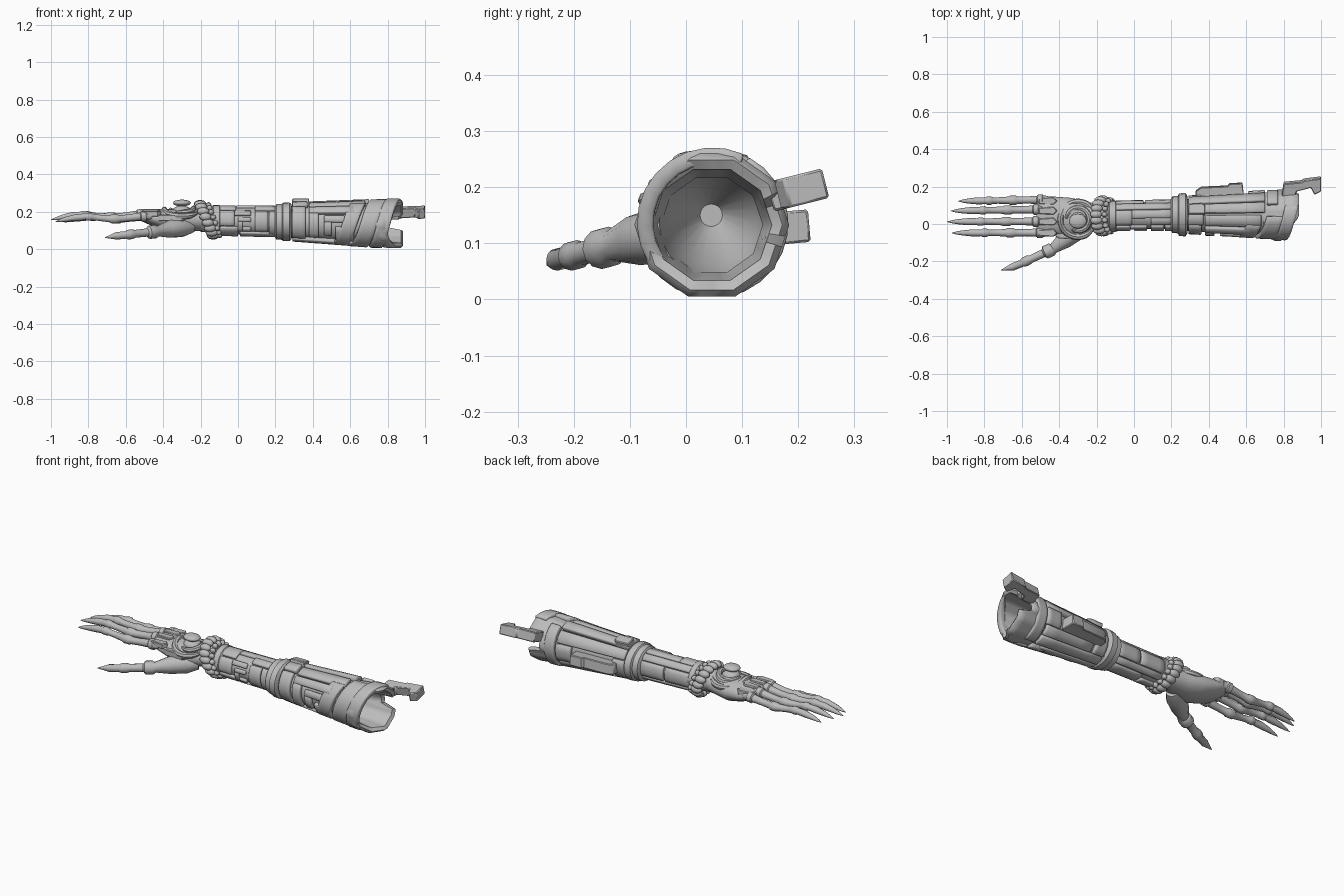
import bpy, bmesh, math
from mathutils import Vector, Matrix

if "Cube" in bpy.data.objects:
    bpy.data.objects.remove(bpy.data.objects["Cube"])

grey = bpy.data.materials.new("plain grey")
grey.diffuse_color = (0.5, 0.5, 0.5, 1)
grey.use_nodes = True
grey.node_tree.nodes["Principled BSDF"].inputs["Base Color"].default_value = grey.diffuse_color


def finish(name, bm, bevel=0.0, solid=0.0, angle=35, flip=True):
    if flip:
        bmesh.ops.recalc_face_normals(bm, faces=bm.faces)
    me = bpy.data.meshes.new(name)
    bm.to_mesh(me)
    bm.free()
    me.materials.append(grey)
    me.shade_smooth()
    me.set_sharp_from_angle(angle=math.radians(angle))
    ob = bpy.data.objects.new(name, me)
    bpy.context.collection.objects.link(ob)
    if solid:
        m = ob.modifiers.new("thickness", 'SOLIDIFY')
        m.thickness, m.offset = solid, -1
    if bevel:
        m = ob.modifiers.new("edge", 'BEVEL')
        m.width, m.segments, m.limit_method = bevel, 1, 'ANGLE'
        m.angle_limit = math.radians(50)
    return ob


def skin(name, rings, caps=True, **kw):
    """Joins rings of points into one closed surface."""
    bm = bmesh.new()
    vs = [[bm.verts.new(p) for p in r] for r in rings]
    n = len(vs[0])
    for a, b in zip(vs, vs[1:]):
        for i in range(n):
            bm.faces.new((a[i], a[(i + 1) % n], b[(i + 1) % n], b[i]))
    if caps:
        bm.faces.new(vs[0])
        bm.faces.new(vs[-1])
    return finish(name, bm, **kw)


def loft(name, sections, n=16, **kw):
    """Sections are x, centre y, centre z, half width, half height."""
    rings = [[(x, cy + ry * math.cos(math.tau * i / n), cz + rz * math.sin(math.tau * i / n))
              for i in range(n)] for x, cy, cz, ry, rz in sections]
    return skin(name, rings, **kw)


def tube(name, pts, n=10, **kw):
    """Points are x, y, z, radius."""
    P = [Vector(p[:3]) for p in pts]
    rings = []
    for i, p in enumerate(P):
        d = (P[min(i + 1, len(P) - 1)] - P[max(i - 1, 0)]).normalized()
        u = d.cross(Vector((0, 0, 1))).normalized()
        v = u.cross(d)
        rings.append([p + pts[i][3] * (u * math.cos(math.tau * k / n) + v * math.sin(math.tau * k / n))
                      for k in range(n)])
    return skin(name, rings, **kw)


def ball(name, loc, size, rot=(0, 0, 0), seg=12):
    bm = bmesh.new()
    bmesh.ops.create_uvsphere(bm, u_segments=seg, v_segments=8, radius=1)
    ob = finish(name, bm, angle=60)
    ob.location, ob.scale, ob.rotation_euler = loc, size, rot
    return ob


def prism(name, outline, lo, hi, rot=None, pivot=(0, 0, 0), bevel=0.004):
    """Extrudes an x-y outline between two heights, then turns it about x."""
    bm = bmesh.new()
    a = [bm.verts.new((x, y, lo)) for x, y in outline]
    b = [bm.verts.new((x, y, hi)) for x, y in outline]
    bm.faces.new(a)
    bm.faces.new(b)
    for i in range(len(a)):
        j = (i + 1) % len(a)
        bm.faces.new((a[i], a[j], b[j], b[i]))
    if rot:
        bmesh.ops.rotate(bm, verts=bm.verts, cent=pivot, matrix=Matrix.Rotation(math.radians(rot), 3, 'X'))
    return finish(name, bm, bevel=bevel)


# forearm core: x, centre y, centre z, radius
CORE = [(-0.2, .04, .155, .062), (-0.1, .043, .152, .070), (0.2, .047, .148, .073),
        (0.28, .048, .145, .086), (0.7, .050, .137, .110), (0.9, .047, .133, .115)]


def core(x):
    for a, b in zip(CORE, CORE[1:]):
        if x <= b[0]:
            t = (x - a[0]) / (b[0] - a[0])
            return [a[k] + t * (b[k] - a[k]) for k in (1, 2, 3)]
    return list(CORE[-1][1:])


def on_arm(x, deg, lift):
    cy, cz, r = core(x)
    a = math.radians(deg)
    return (x, cy + (r + lift) * math.cos(a), cz + (r + lift) * math.sin(a))


def panel(name, x0, x1, a0, a1, lift=0.014, skew=0.0):
    """Curved armour plate; angle 0 is the back, 90 the top, 180 the front."""
    nu, nv = 4, max(2, int(abs(a1 - a0) / 14))
    bm = bmesh.new()
    g = [[bm.verts.new(on_arm(x0 + (x1 - x0) * i / nu + skew * j / nv, a0 + (a1 - a0) * j / nv, lift))
          for j in range(nv + 1)] for i in range(nu + 1)]
    for i in range(nu):
        for j in range(nv):
            bm.faces.new((g[i][j], g[i][j + 1], g[i + 1][j + 1], g[i + 1][j]))
    return finish(name, bm, bevel=0.004, solid=lift + 0.006, flip=False)


# forearm body, ending in a hollow
loft("forearm_core", [(x, y, z, r, r) for x, y, z, r in CORE[:4]]
     + [(0.74, .05, .136, .111, .111), (0.74, .05, .136, .098, .098), (0.6, .05, .138, .075, .075),
        (0.5, .045, .15, .02, .02)], n=20)
loft("middle_ring", [(.195, .05, .146, .08, .08), (.205, .05, .146, .098, .094), (.235, .05, .146, .1, .096),
                     (.24, .05, .146, .113, .102), (.275, .05, .146, .117, .103), (.285, .05, .146, .1, .095)], n=20)
loft("wrist_ring", [(-.14, .042, .153, .076, .076), (-.13, .042, .153, .084, .084),
                    (-.1, .042, .153, .084, .084), (-.09, .042, .153, .074, .074)], n=20)

# thin forearm plates
for i, p in enumerate([(-.1, .2, 35, 64), (-.1, -.01, 68, 130), (-.01, .2, 68, 100), (.09, .2, 100, 130),
                       (-.1, -.02, 136, 200), (-.02, .07, 136, 156), (.0, .07, 166, 182), (.0, .025, 182, 224),
                       (.025, .07, 206, 224), (.09, .16, 136, 224), (.165, .2, 136, 240), (-.1, .0, 206, 276),
                       (.01, .2, 232, 294), (-.1, .2, 300, 326), (-.1, .05, 330, 391), (.06, .2, 330, 392)]):
    panel(f"lower_plate_{i}", *p, lift=0.012)

# wide forearm plates
for i, p in enumerate([(.29, .7, 58, 84, .022), (.29, .37, 84, 120, .023), (.38, .68, 92, 124, .016),
                       (.29, .7, 20, 52, .018), (.29, .36, 124, 238, .016), (.38, .62, 130, 152, .02),
                       (.38, .43, 152, 228, .02), (.46, .57, 160, 178, .018), (.46, .5, 178, 218, .018),
                       (.52, .62, 192, 234, .018), (.29, .64, 242, 270, .018), (.29, .69, 274, 302, .018),
                       (.29, .36, 306, 374, .018), (.38, .69, 306, 332, .02), (.61, .7, 334, 376, .022)]):
    panel(f"upper_plate_{i}", *p)

# slanted bands wrapping the front of the cuff
panel("slanted_band_0", .71, .80, 95, 262, .021, skew=-.11)
panel("slanted_band_1", .60, .68, 118, 250, .019, skew=-.09)
panel("slanted_band_2", .81, .88, 66, 255, .023, skew=-.11)
panel("back_band", .71, .77, -80, 62, .022)

# hollow faceted cuff, notched at the back and swept away at the front
N = 40


def cuff_ring(x, r, open_end):
    ring = []
    for i in range(N):
        d = 360 * i / N
        s = math.radians(d % 36 - 18)
        k = r * math.cos(math.radians(18)) / math.cos(s) * 1.03
        a = math.radians(d)
        back = .075 if (d < 24 or d > 350) else 0
        front = .085 * max(0, math.cos(a - math.radians(186))) ** .8
        ring.append((x - (back + front) * open_end, .046 + k * math.cos(a), .133 + k * .97 * math.sin(a)))
    return ring


skin("elbow_cuff", [cuff_ring(*c) for c in [(.69, .108, 0), (.70, .118, 0), (.76, .124, .3), (.84, .133, 1),
                                           (.868, .134, 1), (.882, .122, 1), (.872, .104, 1), (.80, .097, .5),
                                           (.70, .088, 0), (.69, .108, 0)]], caps=False, angle=45)

# hooked bracket behind the elbow
prism("elbow_bracket", [(.79, .15), (.80, .222), (.9, .232), (.905, .24), (1, .252), (1, .18), (.965, .162),
                        (.945, .20), (.87, .18), (.86, .15)], .168, .222, rot=14, pivot=(0, .2, .19))
# raised boxes on the back and the top
prism("back_box", [(.33, .13), (.33, .178), (.36, .198), (.5, .204), (.51, .216), (.58, .22), (.59, .13)],
      .10, .158, rot=5, pivot=(0, .19, .13))
prism("top_box", [(.29, .05), (.29, .105), (.36, .11), (.38, .1), (.38, .05)], .21, .264, rot=-14, pivot=(0, .08, .25))

# beaded wristband, tilted
for i in range(17):
    a = math.tau * i / 17
    ball(f"wrist_bead_{i}", (-.168 - .035 * math.sin(a), .043 + .090 * math.cos(a), .157 + .086 * math.sin(a)),
         (.033, .021, .021), (a, 0, 0), seg=10)
    ball(f"small_bead_{i}", (-.128 - .03 * math.sin(a), .043 + .084 * math.cos(a), .155 + .080 * math.sin(a)),
         (.016, .017, .014), (a, 0, 0), seg=8)

# palm
loft("palm", [(-.52, .045, .178, .09, .02), (-.5, .045, .174, .102, .032), (-.42, .042, .160, .104, .052),
              (-.34, .035, .151, .105, .064), (-.27, .035, .152, .09, .058), (-.2, .04, .155, .066, .058),
              (-.12, .042, .154, .062, .062)], n=20, angle=60)
# crescent plates and a round knob on the back of the hand
for name, rad, a0, a1, w, z in [("outer_crescent", .094, 20, 335, .017, .212),
                                ("inner_crescent", .062, -120, 175, .015, .219)]:
    pts = []
    for k in range(25):
        a = math.radians(a0 + (a1 - a0) * k / 24)
        drop = .035 * abs(math.sin(a)) * rad / .092
        pts.append((-.3 + rad * math.cos(a), .025 + rad * math.sin(a), z - drop, w * min(1, .4 + min(k, 24 - k) * .2)))
    tube(name, pts, n=8)
ball("hand_dome", (-.3, .02, .205), (.05, .045, .028))
ball("hand_knob", (-.3, .015, .247), (.048, .04, .018))

# fingers: position along the length, radius
SHAPE = [(0, .02), (.05, .023), (.06, .029), (.11, .029), (.12, .022), (.24, .019), (.34, .02), (.36, .025),
         (.42, .025), (.44, .02), (.56, .017), (.62, .018), (.635, .022), (.68, .022), (.69, .018),
         (.78, .019), (.88, .014), (.95, .008), (1, .001)]
for i, (y, xb, xt, dz) in enumerate([(.122, -.46, -.94, -.008), (.07, -.48, -.98, .004),
                                     (.012, -.48, -1.0, .004), (-.048, -.46, -.975, -.006)]):
    tube(f"finger_{i}", [(xb + (xt - xb) * t, y + (.008 if y > .05 else .002) * (1 - t),
                          .184 + dz - .016 * math.sin(t * 4) ** 2 - .022 * max(0, t - .65) / .35, r)
                         for t, r in SHAPE], angle=40)
    # knuckle guard
    prism(f"knuckle_guard_{i}", [(-.51, y - .016), (-.51, y + .016), (-.43, y + .022), (-.41, y), (-.43, y - .02)],
          .18 + dz, .21 + dz)

# thumb with a ring at its root
tube("thumb", [(-.25, .0, .12, .035), (-.30, -.035, .115, .05), (-.37, -.085, .107, .046), (-.43, -.13, .096, .028),
               (-.44, -.136, .094, .036), (-.475, -.152, .09, .036), (-.485, -.157, .089, .022),
               (-.55, -.187, .082, .021), (-.565, -.193, .08, .026), (-.59, -.205, .077, .026),
               (-.60, -.21, .076, .02), (-.65, -.23, .071, .02), (-.71, -.247, .062, .002)], n=12, angle=40)
# guard plate on the thumb side of the palm
prism("thumb_guard", [(-.43, -.06), (-.40, -.078), (-.30, -.078), (-.27, -.05), (-.36, -.04)], .15, .185)
